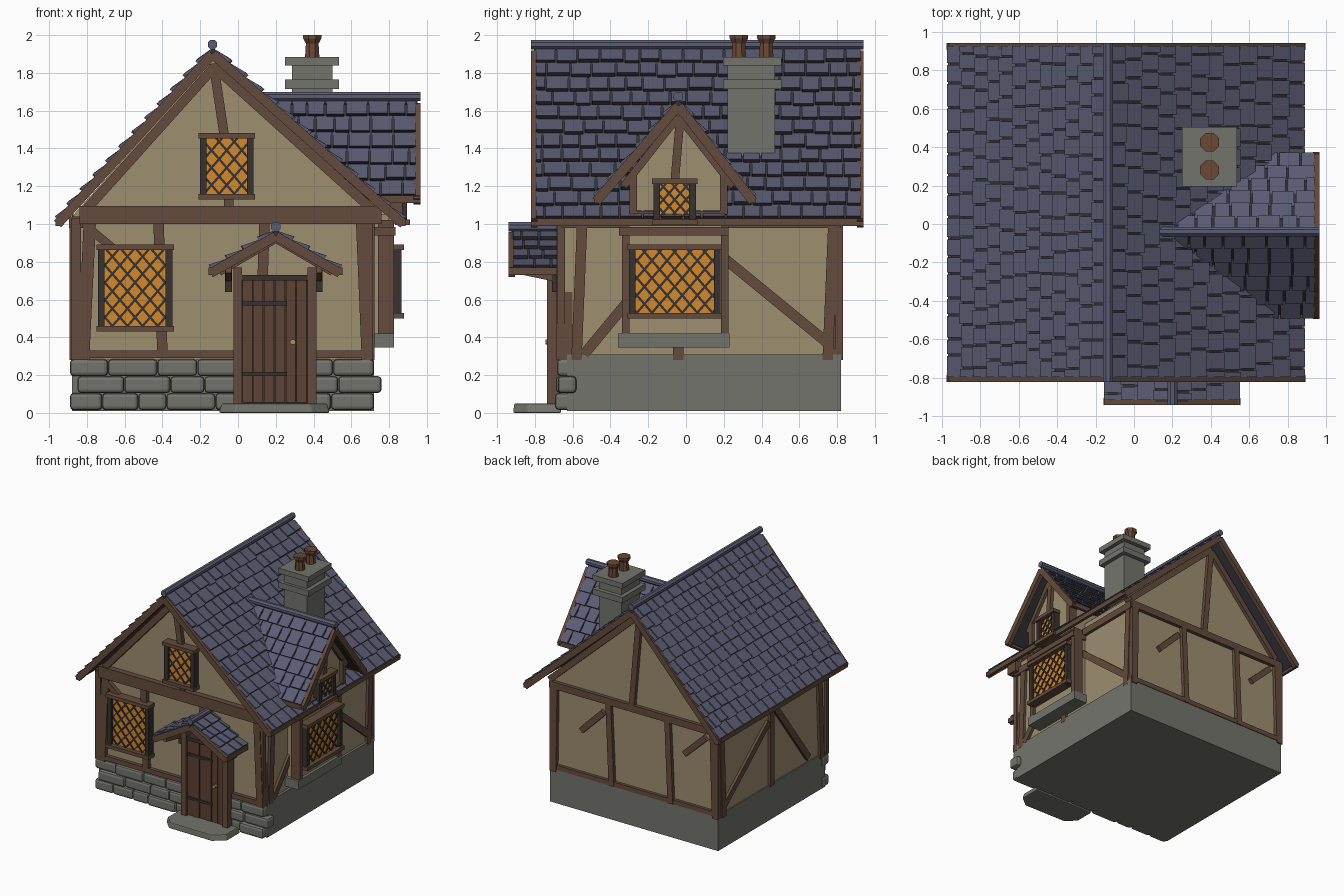
import bpy, bmesh, math, random

random.seed(4)
if "Cube" in bpy.data.objects:
    bpy.data.objects.remove(bpy.data.objects["Cube"])

# Colours
COLOURS = {
    "plaster": "9E8E70", "timber": "644B3C", "door wood": "5E4233", "stone": "73746C",
    "slate": "5B5C74", "slate shadow": "34343B", "amber glass": "D2882F",
    "dark iron": "37322F", "clay": "6B4836", "brass": "A89468",
}


def linear(h):
    v = [int(h[i:i + 2], 16) / 255 for i in (0, 2, 4)]
    return [c / 12.92 if c < 0.04 else ((c + 0.055) / 1.055) ** 2.4 for c in v] + [1]


MATS = {}
for label, code in COLOURS.items():
    m = bpy.data.materials.new(label)
    m.use_nodes = True
    m.diffuse_color = linear(code)
    bsdf = m.node_tree.nodes["Principled BSDF"]
    bsdf.inputs["Base Color"].default_value = linear(code)
    bsdf.inputs["Roughness"].default_value = 0.9
    MATS[label] = m

# Each side maps (across, up, outward distance) to world space
SIDES = {
    "front": lambda u, z, d: (u, -d, z), "back": lambda u, z, d: (u, d, z),
    "right": lambda u, z, d: (d, u, z), "left": lambda u, z, d: (-d, u, z),
    "top": lambda u, z, d: (u, z, d),
}
parts = {}


def prism(name, side, outline, d0, d1, mat, taper=1.0, edge_mats={}):
    """Extrude an outline on one side of the house into the named part."""
    bm, used = parts.setdefault(name, (bmesh.new(), []))

    def slot(label):
        if label not in used:
            used.append(label)
        return used.index(label)

    n = len(outline)
    cu, cz = sum(p[0] for p in outline) / n, sum(p[1] for p in outline) / n
    a = [bm.verts.new(SIDES[side](u, z, d0)) for u, z in outline]
    b = [bm.verts.new(SIDES[side](cu + (u - cu) * taper, cz + (z - cz) * taper, d1)) for u, z in outline]
    faces = [bm.faces.new(a), bm.faces.new(b[::-1])]
    for f in faces:
        f.material_index = slot(mat)
    for i in range(n):
        j = (i + 1) % n
        f = bm.faces.new((a[i], b[i], b[j], a[j]))
        f.material_index = slot(edge_mats.get(i, mat))


def rect(name, side, u0, u1, z0, z1, d0, d1, mat="timber", taper=1.0):
    prism(name, side, [(u0, z0), (u1, z0), (u1, z1), (u0, z1)], d0, d1, mat, taper)


def beam(name, side, p, q, w, d0, d1, mat="timber"):
    du, dz = q[0] - p[0], q[1] - p[1]
    k = w / 2 / math.hypot(du, dz)
    nu, nz = -dz * k, du * k
    prism(name, side, [(p[0] + nu, p[1] + nz), (q[0] + nu, q[1] + nz),
                       (q[0] - nu, q[1] - nz), (p[0] - nu, p[1] - nz)], d0, d1, mat)


def disc(u, z, r, n=8):
    return [(u + r * math.cos((i + 0.5) * math.tau / n), z + r * math.sin((i + 0.5) * math.tau / n)) for i in range(n)]


def slope(name, side, ridge, eave, d0, d1, rows, tile, d0_eave=None):
    """One roof slope: dark underlay covered by rows of tilted slates."""
    d0_eave = d0 if d0_eave is None else d0_eave
    du, dz = eave[0] - ridge[0], eave[1] - ridge[1]
    length = math.hypot(du, dz)
    nu, nz = -dz / length, du / length
    if nz < 0:
        nu, nz = -nu, -nz

    def at(t, h):
        return ridge[0] + du * t + nu * h, ridge[1] + dz * t + nz * h

    prism(name, side, [at(0, 0), at(1, 0), at(1, -0.03), at(0, -0.03)], d0, d1, "slate shadow")
    for r in range(rows):
        t0, t1 = r / rows, (r + 1) / rows
        d = d0 + (d0_eave - d0) * t0
        w = tile * random.uniform(0.4, 1)
        while d < d1 - 0.01:
            e = min(d + w, d1)
            if d1 - e < 0.03:
                e = d1
            tb = t1 + random.uniform(-0.008, 0.008) * (r < rows - 1)
            prism(name, side, [at(t0, 0.002), at(tb, 0.022), at(tb, 0), at(t0, -0.004)],
                  d, e - 0.011, "slate", edge_mats={1: "slate shadow"})
            d, w = e, tile * random.uniform(0.8, 1.25)


def gable_roof(name, side, ridge, eaves, d0, d1, rows, tile, d0_eave=None, both_ends=False):
    """Two slopes with ridge roll, bargeboards and eave boards."""
    for e in eaves:
        slope(name + "_slates", side, ridge, e, d0 + 0.015, d1 - 0.015, rows, tile, d0_eave)
        ends = [(d1 - 0.035, d1)] + ([(d0, d0 + 0.035)] if both_ends else [])
        for a, b in ends:
            beam(name + "_bargeboards", side, (ridge[0], ridge[1] - 0.03), (e[0], e[1] - 0.025), 0.05, a, b)
        start = d0 if d0_eave is None else d0_eave
        rect(name + "_eave_boards", side, e[0] - 0.012, e[0] + 0.012, e[1] - 0.035, e[1] + 0.005, start, d1)
    prism(name + "_ridge", side, disc(ridge[0], ridge[1] + 0.02, 0.027), d0, d1, "slate")


def window(name, side, u0, u1, z0, z1, d, s=0.08):
    """Leaded window: glass, diamond lattice, dark jambs, timber head and sill."""
    a, b, c, e = u0 + 0.04, u1 - 0.04, z0 + 0.03, z1 - 0.025
    rect(name + "_glass", side, a, b, c, e, d - 0.03, d + 0.01, "amber glass")
    k = 0.87
    for sign in (1, -1):
        for n in range(-12, 13):
            base = (a + b) / 2 + s * (n + 0.5)
            zs = sorted((c + (a - base) * sign / k, c + (b - base) * sign / k))
            lo, hi = max(c, zs[0]), min(e, zs[1])
            if hi - lo > 0.01:
                beam(name + "_lattice", side, (base + sign * k * (lo - c), lo),
                     (base + sign * k * (hi - c), hi), 0.012, d, d + 0.017, "dark iron")
    for u in (u0 + 0.008, u1 - 0.043):
        rect(name + "_frame", side, u, u + 0.035, z0, z1, d - 0.03, d + 0.035, "dark iron")
    for z in (z0, z1 - 0.028):
        rect(name + "_frame", side, u0, u1, z, z + 0.03, d - 0.03, d + 0.05)


# Base, walls and bay
rect("stone_base", "front", -0.88, 0.72, 0.01, 0.31, -0.82, 0.63, "stone")
prism("house_walls", "front", [(-0.87, 0.28), (0.70, 0.28), (0.70, 1.1), (-0.135, 1.87), (-0.87, 1.05)],
      -0.80, 0.65, "plaster")
rect("bay_wall", "right", -0.33, 0.21, 0.38, 1.05, 0.6, 0.80, "plaster")
rect("bay_sill", "right", -0.36, 0.23, 0.345, 0.42, 0.6, 0.825, "stone")

# Front foundation stones
for row in range(3):
    x, end = -0.88 - 0.01 * (row != 1), 0.72 + 0.04 * (row == 1)
    if row == 1:
        x += 0.03
    z = 0.015 + row * 0.09
    while x < end - 0.02:
        x2 = x + random.uniform(0.14, 0.27)
        if end - x2 < 0.1:
            x2 = end
        rect("foundation_stones", "front", x, x2, z, z + 0.09, 0.58, random.uniform(0.675, 0.695), "stone")
        x = x2

# Front timbers
F = "front_timbers"
rect(F, "front", -0.84, 0.76, 1.0, 1.095, 0.6, 0.70)
rect(F, "front", -0.86, 0.70, 0.29, 0.33, 0.6, 0.68)
for p, q, w in [((-0.82, 0.28), (-0.785, 1.0), 0.065), ((-0.40, 0.3), (-0.42, 1.0), 0.055),
                ((0.685, 0.28), (0.655, 1.0), 0.06), ((0.13, 0.7), (0.14, 1.0), 0.055),
                ((-0.78, 0.97), (-0.6, 0.82), 0.045), ((-0.13, 1.85), (-0.07, 1.45), 0.05),
                ((-0.05, 1.05), (-0.05, 1.16), 0.05), ((-0.80, 1.08), (-0.135, 1.82), 0.05),
                ((0.74, 1.05), (-0.135, 1.84), 0.05)]:
    beam(F, "front", p, q, w, 0.6, 0.685)

# Back timbers
B = "back_timbers"
rect(B, "back", -0.88, 0.72, 0.99, 1.05, 0.75, 0.83)
rect(B, "back", -0.88, 0.72, 0.30, 0.34, 0.75, 0.825)
for p, q in [((0.68, 0.3), (0.67, 1.0)), ((0.13, 0.3), (0.16, 1.0)), ((-0.43, 0.3), (-0.40, 1.0)),
             ((-0.85, 0.3), (-0.83, 1.0)), ((0.42, 0.70), (0.21, 0.91)), ((-0.56, 0.76), (-0.76, 0.95)),
             ((-0.13, 1.82), (-0.06, 1.02)), ((-0.82, 1.06), (-0.135, 1.82)), ((0.72, 1.06), (-0.135, 1.84))]:
    beam(B, "back", p, q, 0.05, 0.75, 0.83)

# Side timbers and corner posts
for side, d, extra in [
    ("right", 0.70, [((-0.54, 0.31), (-0.30, 0.60)), ((0.20, 0.82), (0.75, 0.37)), ((-0.04, 0.28), (-0.04, 0.37))]),
    ("left", 0.87, [((0.77, 0.35), (0.14, 0.86)), ((0.05, 0.95), (-0.40, 0.35)), ((0.10, 0.3), (0.10, 1.0))])]:
    S = side + "_timbers"
    for p, q in extra + [((-0.58, 0.28), (-0.55, 1.0)), ((0.75, 0.28), (0.78, 1.0))]:
        beam(S, side, p, q, 0.055, d - 0.05, d + 0.022)
    rect(S, side, -0.66, 0.82, 0.98, 1.04, d - 0.05, d + 0.025)
    for y0, y1 in ((-0.68, -0.64), (0.79, 0.83)):
        rect("corner_posts", side, y0, y1, 0.28, 1.03, d - 0.04, d + 0.015)
for y in (-0.32, 0.205):
    rect("bay_posts", "right", y - 0.02, y + 0.02, 0.42, 1.02, 0.74, 0.825)
rect("bay_posts", "right", -0.355, 0.225, 0.94, 0.985, 0.7, 0.835)

# Windows
window("lower_window", "front", -0.75, -0.34, 0.43, 0.89, 0.68)
window("gable_window", "front", -0.21, 0.09, 1.13, 1.48, 0.68)
window("bay_window", "right", -0.31, 0.19, 0.50, 0.89, 0.83)
window("dormer_window", "right", -0.18, 0.06, 0.995, 1.24, 0.86, 0.06)

# Main roof
gable_roof("main_roof", "front", (-0.135, 1.93), [(-0.955, 1.025), (0.875, 1.025)], -0.94, 0.82, 12, 0.105,
           both_ends=True)

# Dormer
prism("dormer_wall", "right", [(-0.29, 1.0), (0.21, 1.0), (0.21, 1.25), (-0.04, 1.58), (-0.29, 1.25)],
      0.3, 0.84, "plaster")
gable_roof("dormer_roof", "right", (-0.04, 1.655), [(-0.475, 1.145), (0.355, 1.145)], 0.12, 0.965, 6, 0.1, 0.72)
D = "dormer_timbers"
for s in (-1, 1):
    c = -0.04 + s * 0.24
    rect(D, "right", c - 0.02, c + 0.02, 1.05, 1.27, 0.8, 0.87)
    beam(D, "right", (-0.04, 1.57), (-0.04 + s * 0.29, 1.2), 0.04, 0.8, 0.865)
beam(D, "right", (-0.06, 1.22), (-0.03, 1.57), 0.045, 0.8, 0.87)
rect(D, "right", -0.28, 0.2, 1.03, 1.07, 0.8, 0.865)

# Chimney: shaft, bands and pots
C = "chimney_stack"
rect(C, "top", 0.285, 0.50, 0.22, 0.47, 1.33, 1.87, "stone")
for z0, z1 in ((1.715, 1.765), (1.84, 1.885)):
    rect(C, "top", 0.25, 0.535, 0.195, 0.505, z0, z1, "stone")
for y in (0.28, 0.425):
    prism("chimney_pots", "top", disc(0.393, y, 0.042), 1.87, 1.965, "clay", 0.85)
    prism("chimney_pots", "top", disc(0.393, y, 0.036), 1.955, 1.982, "clay", 1.45)
    prism("chimney_pots", "top", disc(0.393, y, 0.053), 1.982, 2.0, "clay")
    prism("pot_openings", "top", disc(0.393, y, 0.036), 1.99, 2.0005, "clay")

# Porch
gable_roof("porch_roof", "front", (0.2, 0.965), [(-0.145, 0.765), (0.54, 0.765)], 0.62, 0.94, 4, 0.09)
for x in (-0.05, 0.43):
    rect("porch_brackets", "front", x - 0.018, x + 0.018, 0.64, 0.76, 0.65, 0.71, "dark iron")
    beam("porch_braces", "right", (-0.68, 0.71), (-0.92, 0.76), 0.035, x - 0.015, x + 0.015)
    rect("porch_braces", "front", x - 0.015, x + 0.015, 0.74, 0.77, 0.65, 0.92)
for x in (-0.10, 0.50):
    beam("porch_braces", "front", (0.2, 0.92), (x, 0.745), 0.04, 0.65, 0.70)

# Door
for x0, x1 in ((-0.025, 0.022), (0.368, 0.415)):
    rect("door_frame", "front", x0, x1, 0.05, 0.77, 0.64, 0.735)
rect("door_frame", "front", 0.02, 0.37, 0.70, 0.73, 0.64, 0.73, "dark iron")
rect("door_backing", "front", 0.02, 0.37, 0.05, 0.71, 0.64, 0.705, "dark iron")
for i in range(6):
    x = 0.023 + i * 0.0575
    rect("door_planks", "front", x, x + 0.0525, 0.055, 0.70, 0.64, 0.715 + 0.003 * (i % 2), "door wood")
for z in (0.205, 0.58):
    rect("door_hinges", "front", 0.023, 0.26, z - 0.011, z + 0.011, 0.71, 0.726, "dark iron")
prism("door_knob", "front", disc(0.29, 0.375, 0.015), 0.71, 0.745, "brass")

# Doorstep
prism("doorstep", "top", [(-0.1, -0.66), (-0.1, -0.83), (-0.02, -0.91), (0.39, -0.915), (0.485, -0.84), (0.485, -0.66)],
      0.0, 0.05, "stone", 0.95)

# Turn the collected parts into objects
for name, (bm, used) in parts.items():
    bmesh.ops.recalc_face_normals(bm, faces=bm.faces)
    mesh = bpy.data.meshes.new(name)
    bm.to_mesh(mesh)
    bm.free()
    for label in used:
        mesh.materials.append(MATS[label])
    obj = bpy.data.objects.new(name, mesh)
    bpy.context.scene.collection.objects.link(obj)
    if name in ("foundation_stones", "doorstep"):
        bevel = obj.modifiers.new("soft_edges", "BEVEL")
        bevel.width = 0.02 if name == "foundation_stones" else 0.008
        bevel.segments = 2
